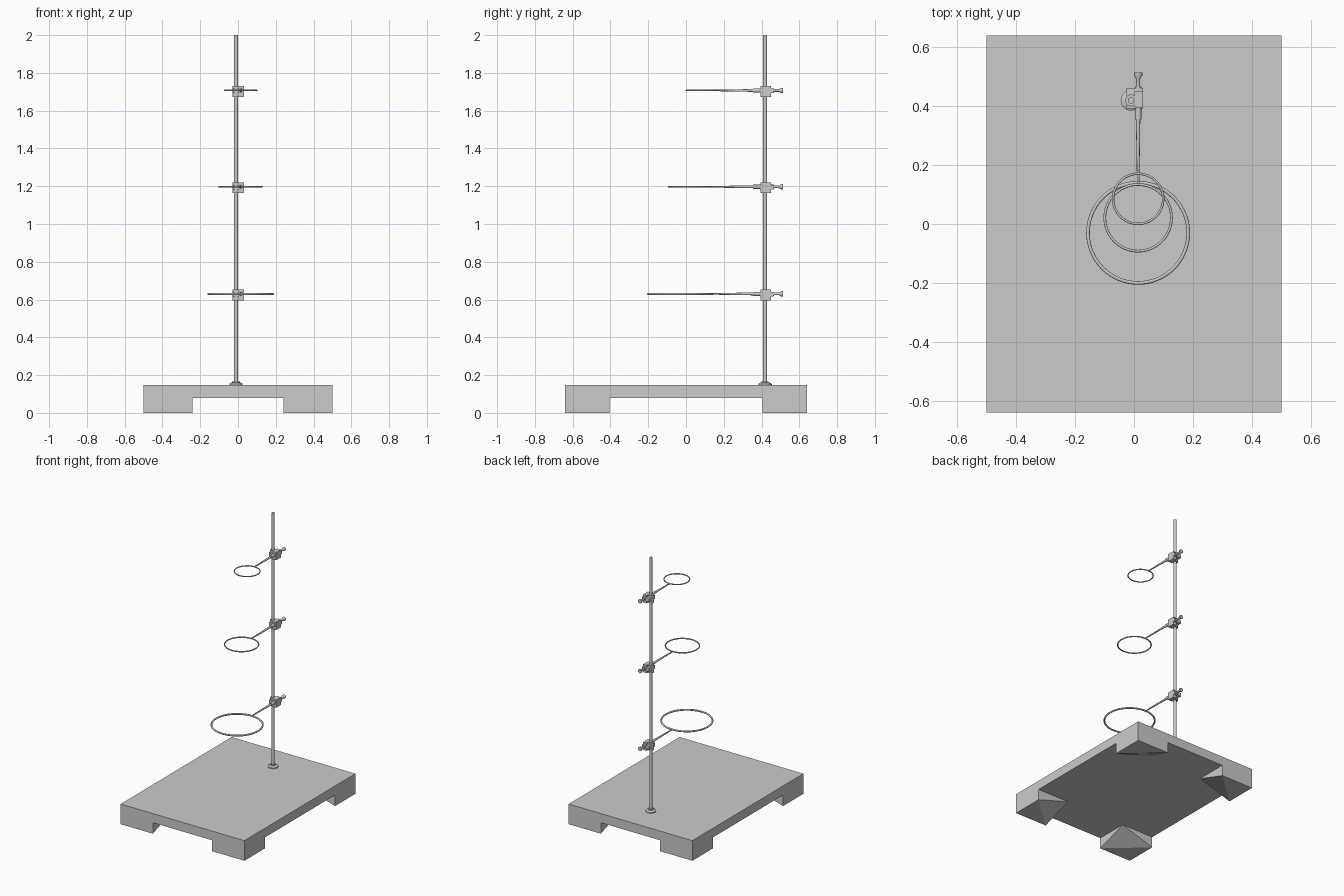
import bpy, bmesh, math
from mathutils import Vector

if "Cube" in bpy.data.objects:
    bpy.data.objects.remove(bpy.data.objects["Cube"])

metal = bpy.data.materials.new("plain grey")
metal.use_nodes = True
GREY = (0.6, 0.6, 0.6, 1)
metal.diffuse_color = GREY
metal.node_tree.nodes["Principled BSDF"].inputs["Base Color"].default_value = GREY


def finish(name, bm, smooth=False):
    bmesh.ops.recalc_face_normals(bm, faces=bm.faces)
    me = bpy.data.meshes.new(name)
    bm.to_mesh(me)
    bm.free()
    ob = bpy.data.objects.new(name, me)
    bpy.context.collection.objects.link(ob)
    me.materials.append(metal)
    if smooth:
        bpy.ops.object.select_all(action='DESELECT')
        ob.select_set(True)
        bpy.context.view_layer.objects.active = ob
        bpy.ops.object.shade_smooth_by_angle(angle=math.radians(35))
    return ob


def box(name, lo, hi):
    bm = bmesh.new()
    bmesh.ops.create_cube(bm, size=1)
    for v in bm.verts:
        v.co = [(a + b) / 2 + c * (b - a) for a, b, c in zip(lo, hi, v.co)]
    return finish(name, bm)


def lathe(name, origin, axis, profile, sides=24):
    """Turned solid: profile holds (distance along axis, radius) pairs."""
    turn = Vector((0, 0, 1)).rotation_difference(Vector(axis))
    bm = bmesh.new()
    rings = []
    for d, r in profile:
        ring = []
        for i in range(sides):
            a = math.tau * i / sides
            p = Vector((r * math.cos(a), r * math.sin(a), d))
            ring.append(bm.verts.new(Vector(origin) + turn @ p))
        rings.append(ring)
    for low, high in zip(rings, rings[1:]):
        for i in range(sides):
            j = (i + 1) % sides
            bm.faces.new((low[i], low[j], high[j], high[i]))
    bm.faces.new(rings[0])
    bm.faces.new(rings[-1])
    return finish(name, bm, sides > 8)


def torus(name, centre, major, minor):
    bpy.ops.mesh.primitive_torus_add(location=centre, major_radius=major, minor_radius=minor,
                                     major_segments=64, minor_segments=12)
    ob = bpy.context.object
    ob.name = name
    ob.data.materials.append(metal)
    bpy.ops.object.shade_smooth_by_angle(angle=math.radians(60))


# Base plate
HX, HY, UNDER, TOP = 0.5, 0.64, 0.08, 0.147
box("base_plate", (-HX, -HY, UNDER), (HX, HY, TOP))

# Corner feet: square at the plate, cut back to a triangle on the floor
for sx, side in ((1, "left"), (-1, "right")):
    for sy, end in ((-1, "front"), (1, "back")):
        bm = bmesh.new()
        ix, iy = 0.24, 0.405
        for x, y, levels in ((HX, HY, (0, UNDER)), (ix, HY, (0, UNDER)),
                             (HX, iy, (0, UNDER)), (ix, iy, (UNDER,))):
            for z in levels:
                bm.verts.new((sx * x, sy * y, z))
        bmesh.ops.convex_hull(bm, input=bm.verts)
        bmesh.ops.dissolve_limit(bm, angle_limit=0.01, verts=bm.verts, edges=bm.edges)
        finish(f"{end}_{side}_foot", bm)

# Upright rod with its flange and nut
RX, RY = -0.01, 0.419
lathe("upright_rod", (RX, RY, 0), (0, 0, 1), [(0.1, 0.011), (2, 0.011)])
lathe("rod_flange", (RX, RY, TOP), (0, 0, 1),
      [(0, 0.035), (0.007, 0.035), (0.013, 0.026)], 32)
lathe("rod_nut", (RX, RY, TOP), (0, 0, 1), [(0, 0.021), (0.02, 0.021)], 6)

# Three rings, each on an arm held by a clamp
AX = 0.014
for label, z, yc, outer, thick in (("lower", 0.63, -0.03, 0.176, 0.006),
                                   ("middle", 1.197, 0.021, 0.1175, 0.0045),
                                   ("upper", 1.707, 0.0855, 0.089, 0.004)):
    major = outer - thick
    torus(f"{label}_ring", (AX, yc, z), major, thick)
    start = yc + major
    lathe(f"{label}_arm", (AX, start, z), (0, 1, 0),
          [(0, 0.004), (0.36 - start, 0.0075)], 16)
    # Clamp sleeve, collar and jaw
    lathe(f"{label}_clamp_sleeve", (AX, 0.355, z), (0, 1, 0),
          [(0, 0.011), (0.112, 0.011)], 16)
    lathe(f"{label}_clamp_collar", (RX, RY, z - 0.034), (0, 0, 1),
          [(0, 0.02), (0.057, 0.02)])
    box(f"{label}_clamp_jaw", (-0.026, 0.392, z - 0.014), (0.031, 0.462, z + 0.01))
    for dz, part in ((0.01, "upper"), (-0.034, "lower")):
        box(f"{label}_clamp_{part}_lip", (AX - 0.012, 0.395, z + dz),
            (AX + 0.017, 0.45, z + dz + (0.013 if dz > 0 else 0.02)))
    # Thumb screw
    lathe(f"{label}_thumb_screw", (AX, 0.46, z), (0, 1, 0),
          [(0, 0.007), (0.032, 0.007), (0.044, 0.014), (0.054, 0.014)], 16)
